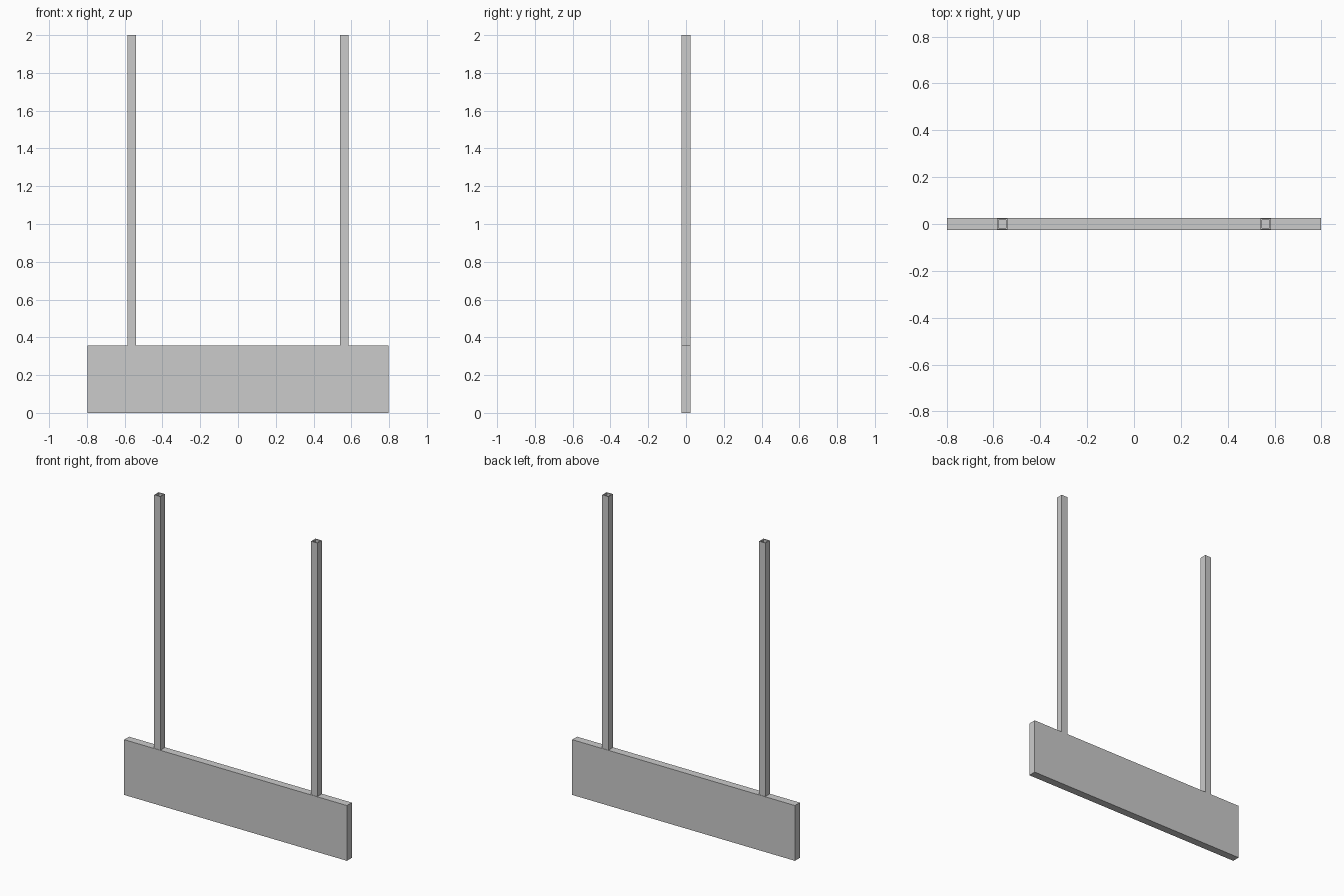
import bpy, bmesh

if "Cube" in bpy.data.objects:
    bpy.data.objects.remove(bpy.data.objects["Cube"])

PANEL_TOP = 0.358
POST_X = 0.562
POST_HALF = 0.0225
WALL = 0.006


def add_object(name, bm):
    bmesh.ops.recalc_face_normals(bm, faces=bm.faces)
    mesh = bpy.data.meshes.new(name)
    bm.to_mesh(mesh)
    bm.free()
    obj = bpy.data.objects.new(name, mesh)
    bpy.context.collection.objects.link(obj)
    return obj


def square_ring(bm, x, half, z):
    corners = [(-1, -1), (1, -1), (1, 1), (-1, 1)]
    return [bm.verts.new((x + sx * half, sy * half, z)) for sx, sy in corners]


def square_tube(name, x, z0, z1):
    bm = bmesh.new()
    inner = POST_HALF - WALL
    # Closed loop of rings: up the outside, down the inside
    rings = [square_ring(bm, x, h, z) for h, z in
             [(POST_HALF, z0), (POST_HALF, z1), (inner, z1), (inner, z0)]]
    for i in range(4):
        a, b = rings[i], rings[(i + 1) % 4]
        for j in range(4):
            k = (j + 1) % 4
            bm.faces.new((a[j], a[k], b[k], b[j]))
    return add_object(name, bm)


# Sign panel
bm = bmesh.new()
bmesh.ops.create_cube(bm, size=1)
bmesh.ops.scale(bm, vec=(1.596, 0.05, PANEL_TOP), verts=bm.verts)
bmesh.ops.translate(bm, vec=(0, 0, PANEL_TOP / 2), verts=bm.verts)
add_object("sign_panel", bm)

# Hollow hanging posts
for side, name in ((-1, "left_post"), (1, "right_post")):
    square_tube(name, side * POST_X, PANEL_TOP, 2.0)
